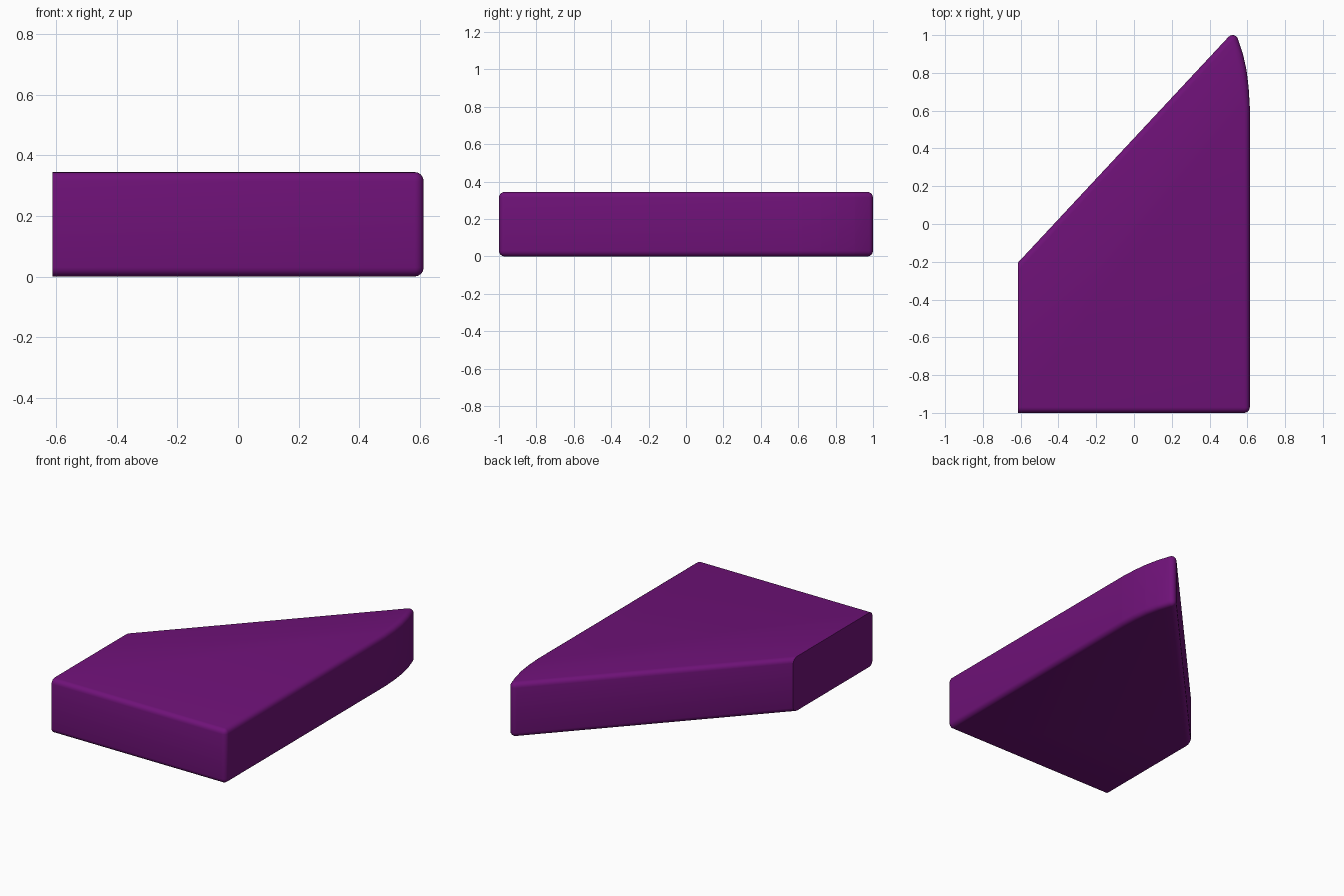
import bpy, bmesh, math

if "Cube" in bpy.data.objects:
    bpy.data.objects.remove(bpy.data.objects["Cube"])

R = 0.03        # edge rounding radius
H = 0.345       # height
CUT_X = -0.613  # flat cut side

# Convex outline of the rounding centres, counter-clockwise (overshoots the cut)
core = [(-0.878, -0.97), (0.583, -0.97), (0.583, 0.62), (0.577, 0.72),
        (0.566, 0.81), (0.547, 0.895), (0.522, 0.97), (-0.878, -0.531)]


def corner_arcs(pts, steps=6):
    """Centre and outward direction of every outline point."""
    out = []
    n = len(pts)
    for i, (x, y) in enumerate(pts):
        px, py = pts[i - 1]
        nx, ny = pts[(i + 1) % n]
        a = math.atan2(y - py, x - px) - math.pi / 2
        b = math.atan2(ny - y, nx - x) - math.pi / 2
        turn = (b - a) % (2 * math.pi)
        k = steps if turn > 0.5 else 1
        for s in range(k + 1):
            t = a + turn * s / k
            out.append((x, y, math.cos(t), math.sin(t)))
    return out


# Stacked rings form the rounded bottom and top edges
arcs = corner_arcs(core)
quarter = [math.radians(v) for v in (0, 22.5, 45, 67.5, 90)]
levels = [(R * math.sin(q), R - R * math.cos(q)) for q in quarter]
levels += [(d, H - z) for d, z in reversed(levels)]

bm = bmesh.new()
rings = [[bm.verts.new((x + d * c, y + d * s, z)) for x, y, c, s in arcs]
         for d, z in levels]
n = len(arcs)
for lo, hi in zip(rings, rings[1:]):
    for i in range(n):
        j = (i + 1) % n
        bm.faces.new((lo[i], lo[j], hi[j], hi[i]))
bm.faces.new(rings[0][::-1])
bm.faces.new(rings[-1])
bmesh.ops.remove_doubles(bm, verts=bm.verts[:], dist=0.0003)

# Flat cut on the left side
cut = bmesh.ops.bisect_plane(bm, geom=bm.verts[:] + bm.edges[:] + bm.faces[:],
                             plane_co=(CUT_X, 0, 0), plane_no=(1, 0, 0),
                             clear_inner=True)
bmesh.ops.holes_fill(bm, edges=[e for e in bm.edges if e.is_boundary], sides=0)
bmesh.ops.recalc_face_normals(bm, faces=bm.faces[:])

mesh = bpy.data.meshes.new("wedge_block")
bm.to_mesh(mesh)
bm.free()
block = bpy.data.objects.new("wedge_block", mesh)
bpy.context.collection.objects.link(block)

# Purple finish
mat = bpy.data.materials.new("purple")
mat.diffuse_color = (0.16, 0.006, 0.19, 1)
mat.use_nodes = True
mat.node_tree.nodes["Principled BSDF"].inputs["Base Color"].default_value = mat.diffuse_color
mesh.materials.append(mat)

bpy.context.view_layer.objects.active = block
block.select_set(True)
bpy.ops.object.shade_smooth_by_angle(angle=math.radians(30))
